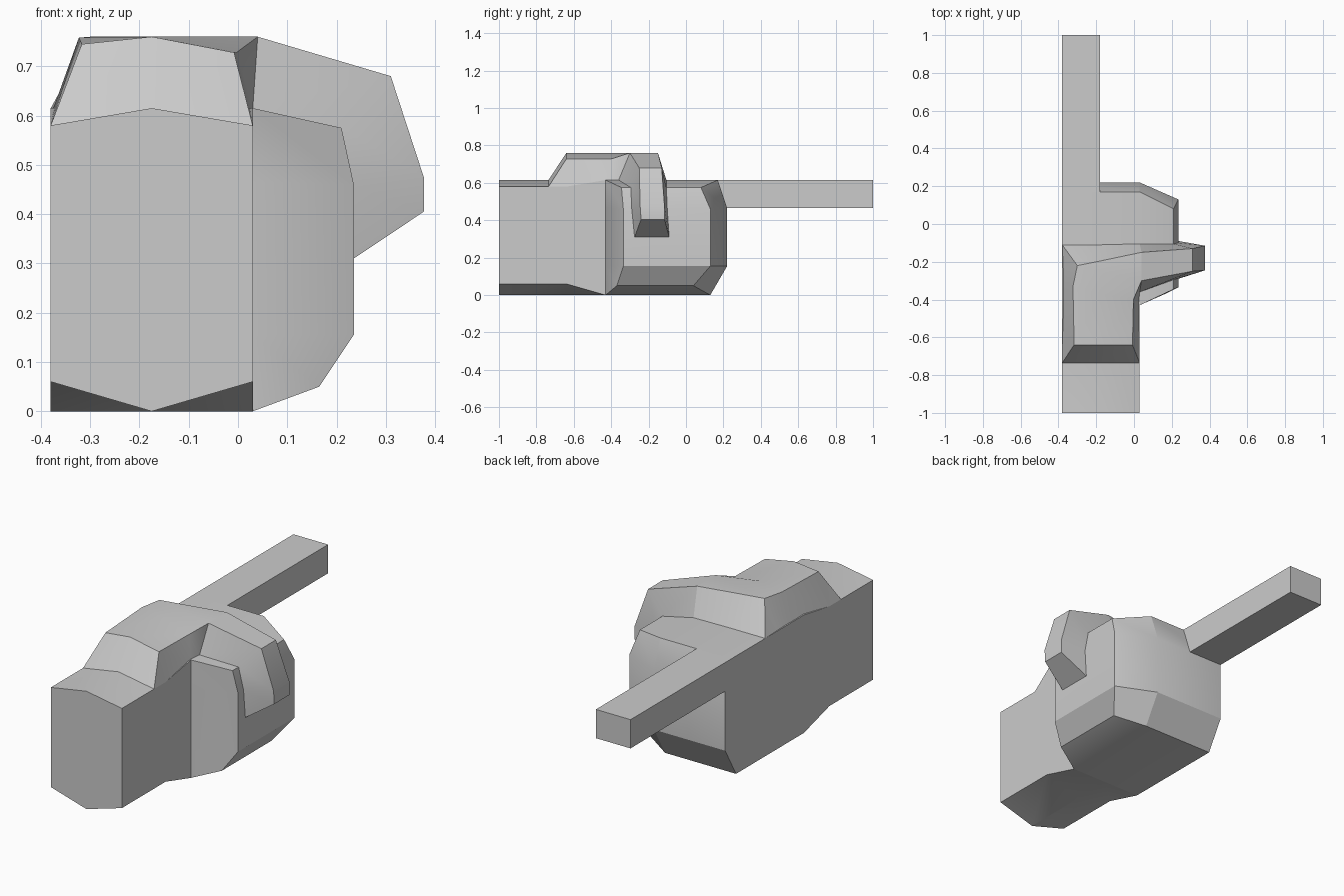
import bpy, bmesh, math

if "Cube" in bpy.data.objects:
    bpy.data.objects.remove(bpy.data.objects["Cube"])


def loft(name, rings, closed=True, caps=True):
    """Skin a list of equal-length point rings into one mesh object."""
    bm = bmesh.new()
    vs = [[bm.verts.new(p) for p in r] for r in rings]
    n = len(rings[0])
    for a, b in zip(vs, vs[1:]):
        for i in range(n if closed else n - 1):
            j = (i + 1) % n
            bm.faces.new((a[i], a[j], b[j], b[i]))
    if caps:
        bm.faces.new(vs[0])
        end = vs[-1]
        if n == 8:  # bent end: three strips
            for q in ((0, 1, 2, 7), (7, 2, 3, 6), (6, 3, 4, 5)):
                bm.faces.new([end[k] for k in q])
        else:
            bm.faces.new(end)
    bmesh.ops.remove_doubles(bm, verts=bm.verts, dist=0.0005)
    bmesh.ops.recalc_face_normals(bm, faces=bm.faces)
    me = bpy.data.meshes.new(name)
    bm.to_mesh(me)
    bm.free()
    ob = bpy.data.objects.new(name, me)
    bpy.context.collection.objects.link(ob)
    bpy.context.view_layer.objects.active = ob
    ob.select_set(True)
    bpy.ops.object.shade_smooth_by_angle(angle=math.radians(25))
    ob.select_set(False)
    return ob


L, M, R = -0.38, -0.175, 0.03   # left wall, ridge line, right wall of the body


# Front block: ridged top and keel bottom, flattening out toward the rear
def block_ring(y, low, high):
    return [(L, y, low), (M, y, 0), (R, y, low), (R, y, high), (M, y, 0.615), (L, y, high)]


loft("front_block", [block_ring(-1, 0.06, 0.58), block_ring(-0.64, 0.06, 0.58),
                     block_ring(-0.43, 0, 0.615)])

# Rear body: constant yz profile across, then bevelled out to the right
profile = [(-0.43, 0), (0.13, 0), (0.22, 0.155), (0.22, 0.465),
           (0.17, 0.615), (-0.43, 0.615), (-0.43, 0.465), (-0.43, 0.155)]
outer = [(0.165, -0.37, 0.05), (0.165, 0.04, 0.05), (0.235, 0.13, 0.155), (0.235, 0.13, 0.46),
         (0.21, 0.08, 0.575), (0.21, -0.345, 0.575), (0.235, -0.335, 0.46), (0.235, -0.335, 0.155)]
loft("rear_body", [[(x, y, z) for y, z in profile] for x in (L, R)] + [outer])

# Rear rod, flush with the left wall
loft("rear_rod", [[(L, y, 0.465), (-0.18, y, 0.465), (-0.18, y, 0.615), (L, y, 0.615)]
                  for y in (0.165, 1.0)])


# Raised top cover: sections from front to back, walls standing on the block edges
def cover_ring(left_base, left_top, mid, right_top, right_base):
    return [(L, *left_base), left_top, (M, *mid), right_top, (R, *right_base)]


front = (-0.735, 0.58)
loft("top_cover", [
    cover_ring(front, (L, *front), (-0.735, 0.615), (R, *front), front),
    cover_ring((-0.64, 0.58), (-0.317, -0.64, 0.745), (-0.64, 0.76), (-0.008, -0.64, 0.728), (-0.64, 0.58)),
    cover_ring((-0.33, 0.6), (-0.323, -0.33, 0.758), (-0.37, 0.76), (-0.003, -0.40, 0.728), (-0.43, 0.59)),
    cover_ring((-0.22, 0.605), (-0.30, -0.22, 0.76), (-0.25, 0.76), (0.04, -0.30, 0.76), (-0.36, 0.615)),
    cover_ring((-0.22, 0.605), (-0.30, -0.22, 0.76), (-0.195, 0.76), (0.04, -0.15, 0.76), (-0.105, 0.615)),
    cover_ring((-0.11, 0.615), (L, -0.11, 0.615), (-0.11, 0.615), (R, -0.105, 0.615), (-0.105, 0.615)),
], closed=False, caps=False)


# Side fin: tapered band running from the cover down over the right side
def fin_ring(base, base_y, top, top_y):
    (bx, bz), (tx, tz) = base, top
    return [(bx, base_y[0], bz), (tx, top_y[0], tz), (tx, top_y[1], tz), (bx, base_y[1], bz)]


loft("side_fin", [
    fin_ring((0.03, 0.615), (-0.36, -0.105), (0.04, 0.76), (-0.30, -0.15)),
    fin_ring((0.21, 0.575), (-0.295, -0.105), (0.31, 0.68), (-0.25, -0.13)),
    fin_ring((0.235, 0.46), (-0.29, -0.10), (0.377, 0.475), (-0.245, -0.115)),
    fin_ring((0.235, 0.31), (-0.275, -0.09), (0.377, 0.405), (-0.24, -0.115)),
])
